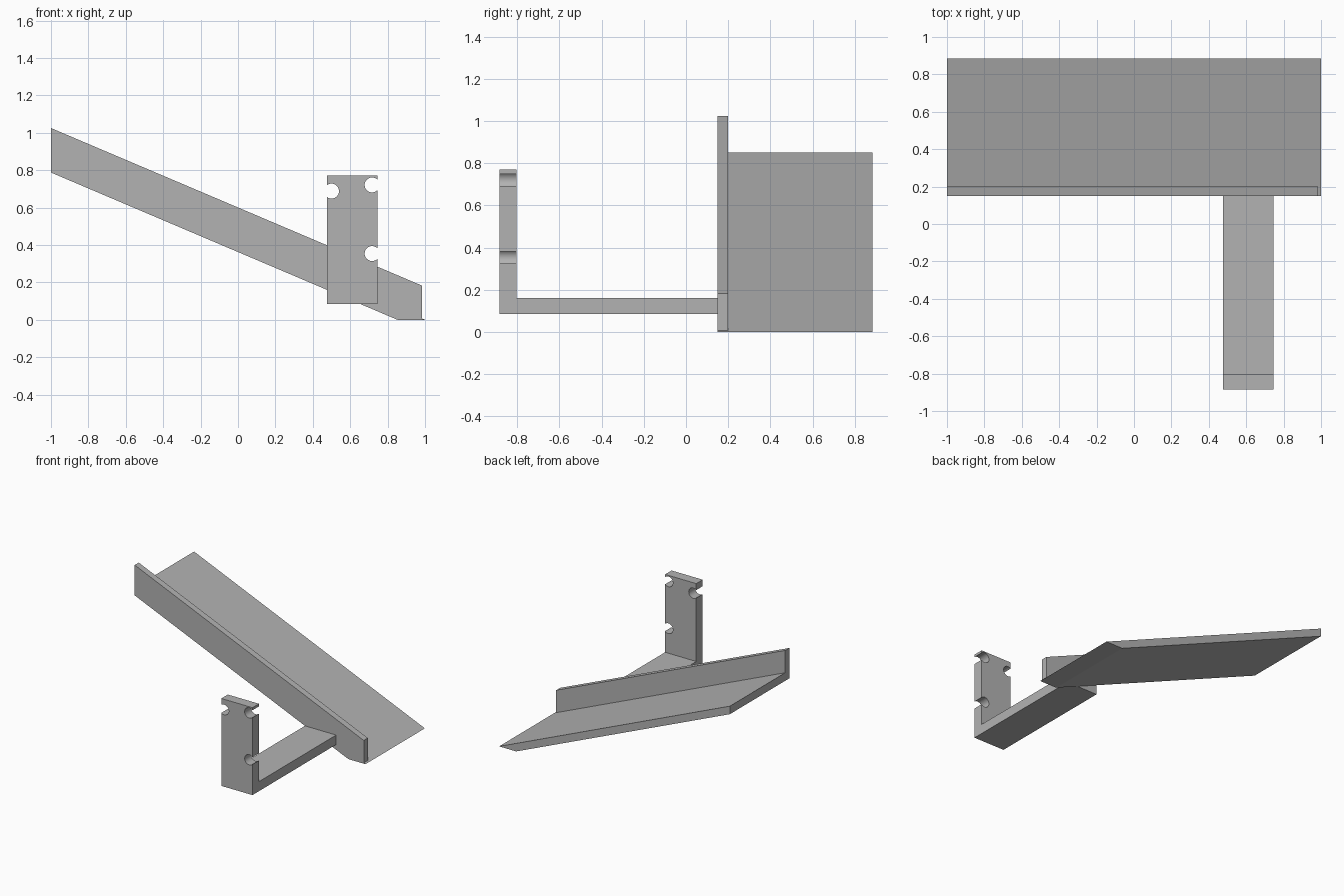
import bpy, bmesh
from math import acos, cos, sin, pi, radians

cube = bpy.data.objects.get("Cube")
if cube:
    bpy.data.objects.remove(cube, do_unlink=True)

# Single grey finish
grey = bpy.data.materials.new("plain_grey")
grey.use_nodes = True
colour = (0.45, 0.45, 0.45, 1)
grey.diffuse_color = colour
grey.node_tree.nodes["Principled BSDF"].inputs["Base Color"].default_value = colour


def extrude_profile(name, profile, y0, y1):
    """Extrude an (x, z) outline from y0 to y1."""
    bm = bmesh.new()
    face = bm.faces.new([bm.verts.new((x, y0, z)) for x, z in profile])
    swept = bmesh.ops.extrude_face_region(bm, geom=[face])["geom"]
    verts = [v for v in swept if isinstance(v, bmesh.types.BMVert)]
    bmesh.ops.translate(bm, verts=verts, vec=(0, y1 - y0, 0))
    bmesh.ops.recalc_face_normals(bm, faces=bm.faces)
    mesh = bpy.data.meshes.new(name)
    bm.to_mesh(mesh)
    bm.free()
    mesh.materials.append(grey)
    obj = bpy.data.objects.new(name, mesh)
    bpy.context.collection.objects.link(obj)
    return obj


def notch(cx, cz, edge_x, r=0.04, steps=24):
    """Round bite open towards a vertical edge, traced counterclockwise."""
    half = acos(abs(edge_x - cx) / r)
    start = -half if edge_x > cx else pi - half
    sweep = 2 * pi - 2 * half
    return [(cx + r * cos(start - sweep * i / steps),
             cz + r * sin(start - sweep * i / steps)) for i in range(steps + 1)]


# Sloping ramp plate, cut flat where it meets the ground
tip, heel, low, high = (1, 0), (0.852, 0), (-1, 0.787), (-1, 0.85)
extrude_profile("ramp_plate", [tip, high, low, heel], 0.2, 0.885)

# Raised side rail along the front of the ramp
extrude_profile("ramp_side_rail",
                [(-1, 1.025), low, heel, tip, (0.985, 0.006), (0.985, 0.182)],
                0.15, 0.2)

# Bracket: horizontal arm and notched upright
left, right, base, top = 0.475, 0.745, 0.085, 0.77
extrude_profile("bracket_arm",
                [(left, base), (right, base), (right, 0.16), (left, 0.16)],
                -0.805, 0.15)
outline = [(left, base), (right, base)]
outline += notch(0.717, 0.354, right) + notch(0.717, 0.721, right)
outline += [(right, top), (left, top)] + notch(0.5, 0.688, left)
upright = extrude_profile("bracket_upright", outline, -0.885, -0.805)

# Smooth the round notch walls, keep corners crisp
bpy.ops.object.select_all(action="DESELECT")
upright.select_set(True)
bpy.context.view_layer.objects.active = upright
bpy.ops.object.shade_smooth_by_angle(angle=radians(30))
